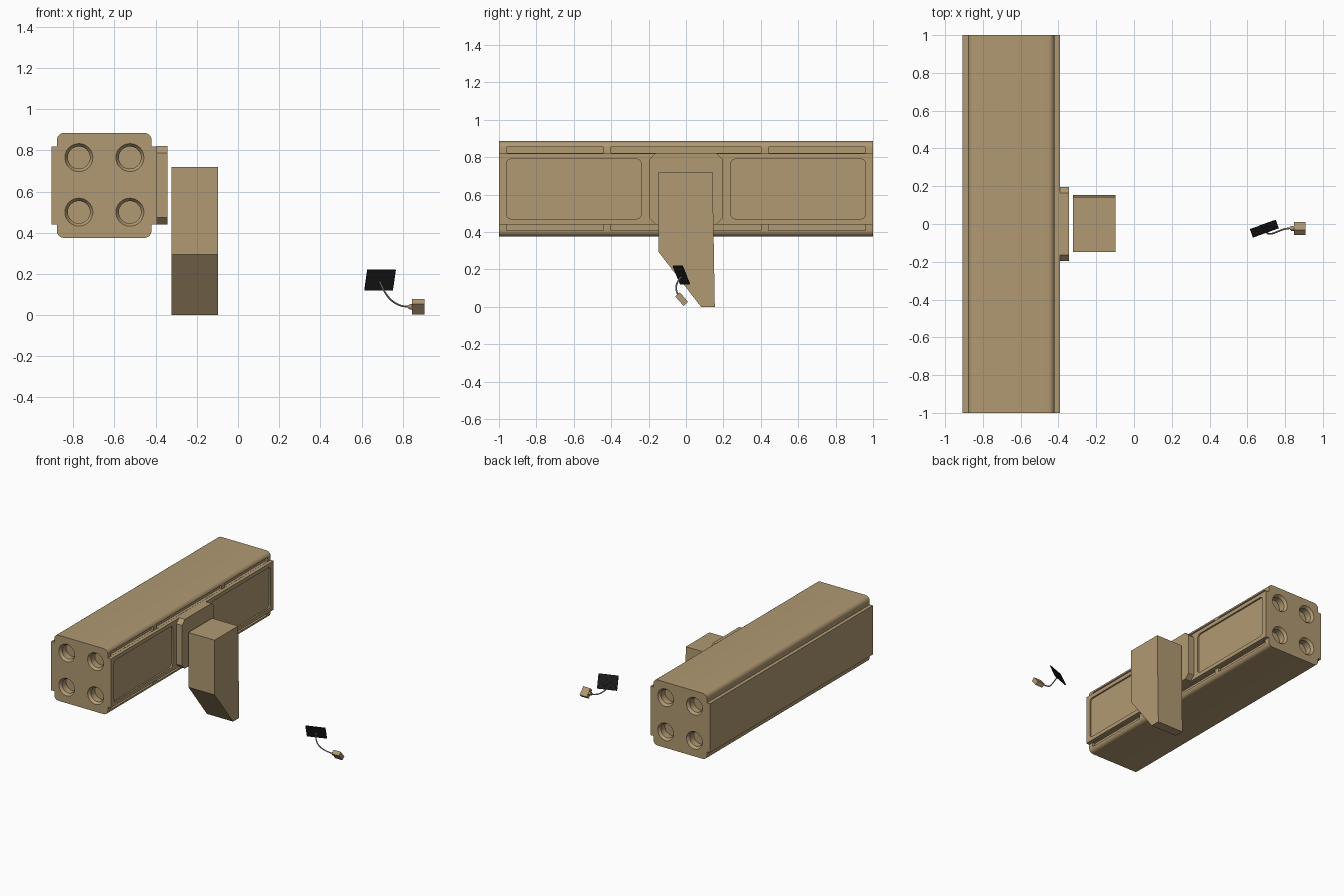
import bpy, bmesh, math
from mathutils import Vector, Matrix

if "Cube" in bpy.data.objects:
    bpy.data.objects.remove(bpy.data.objects["Cube"])


def material(name, color):
    m = bpy.data.materials.new(name)
    m.diffuse_color = (*color, 1)
    m.use_nodes = True
    m.node_tree.nodes["Principled BSDF"].inputs["Base Color"].default_value = m.diffuse_color
    return m


TAN = material("tan", (0.44, 0.32, 0.17))
BLACK = material("black", (0.012, 0.012, 0.012))
WIRE = material("wire_grey", (0.35, 0.35, 0.35))


def finish(name, bm, mat, smooth=False):
    bmesh.ops.recalc_face_normals(bm, faces=bm.faces)
    me = bpy.data.meshes.new(name)
    bm.to_mesh(me)
    bm.free()
    ob = bpy.data.objects.new(name, me)
    bpy.context.collection.objects.link(ob)
    me.materials.append(mat)
    if smooth:
        shade(ob)
    return ob


def shade(ob):
    bpy.ops.object.select_all(action='DESELECT')
    ob.select_set(True)
    bpy.context.view_layer.objects.active = ob
    bpy.ops.object.shade_smooth_by_angle(angle=math.radians(30))


def prism(bm, pts, axis, lo, hi):
    """Extrude a 2D outline along x (pts are y,z) or y (pts are x,z)."""
    at = (lambda p, t: (t, p[0], p[1])) if axis == 'x' else (lambda p, t: (p[0], t, p[1]))
    a, b = ([bm.verts.new(at(p, t)) for p in pts] for t in (lo, hi))
    bm.faces.new(a)
    bm.faces.new(b[::-1])
    n = len(pts)
    for i in range(n):
        j = (i + 1) % n
        bm.faces.new((a[i], b[i], b[j], a[j]))


def rounded(x0, x1, z0, z1, r, n):
    pts = []
    for cx, cz, a in ((x1 - r, z1 - r, 0), (x0 + r, z1 - r, 90), (x0 + r, z0 + r, 180), (x1 - r, z0 + r, 270)):
        for i in range(n + 1):
            t = math.radians(a + 90 * i / n)
            pts.append((cx + r * math.cos(t), cz + r * math.sin(t)))
    return pts


def rect(x0, x1, z0, z1):
    return [(x0, z0), (x1, z0), (x1, z1), (x0, z1)]


def socket(bm, x, z, side, n=32):
    """Countersunk blind hole cutter in an end face."""
    rings = []
    for r, d in ((0.068, -0.02), (0.068, 0.0), (0.054, 0.02), (0.054, 0.07)):
        rings.append([bm.verts.new((x + r * math.cos(2 * math.pi * i / n), side * (1 - d),
                                    z + r * math.sin(2 * math.pi * i / n))) for i in range(n)])
    for a, b in zip(rings, rings[1:]):
        for i in range(n):
            bm.faces.new((a[i], a[(i + 1) % n], b[(i + 1) % n], b[i]))
    bm.faces.new(rings[0])
    bm.faces.new(rings[-1])


# Long main housing: rounded bar with raised side plates
outer = rounded(-0.88, -0.42, 0.375, 0.885, 0.035, 6)
k = 7
profile = (outer[:k] + outer[k:2 * k] + [(-0.88, 0.82), (-0.907, 0.82), (-0.907, 0.44), (-0.88, 0.44)]
           + outer[2 * k:] + [(-0.42, 0.44), (-0.393, 0.44), (-0.393, 0.82), (-0.42, 0.82)])
bm = bmesh.new()
prism(bm, profile, 'y', -1, 1)
housing = finish("housing", bm, TAN)

# Cutters: end sockets, side panel recesses, long slots
bm = bmesh.new()
for side in (-1, 1):
    for x in (-0.773, -0.525):
        for z in (0.765, 0.5):
            socket(bm, x, z, side)
    y0, y1 = sorted((side * 0.24, side * 0.96))
    prism(bm, rounded(y0, y1, 0.47, 0.79, 0.025, 4), 'x', -0.405, -0.36)
for y0, y1 in ((-0.96, -0.44), (-0.4, 0.4), (0.44, 0.96)):
    for z0, z1 in ((0.821, 0.853), (0.407, 0.439)):
        prism(bm, rect(y0, y1, z0, z1), 'x', -0.44, -0.4)
cutter = finish("housing_cutter", bm, TAN)
cutter.hide_render = True
mod = housing.modifiers.new("recesses", 'BOOLEAN')
mod.operation = 'DIFFERENCE'
mod.solver = 'EXACT'
mod.object = cutter
bpy.context.view_layer.objects.active = housing
bpy.ops.object.modifier_apply(modifier=mod.name)
bpy.data.objects.remove(cutter)
shade(housing)

# Chamfered mounting pad in the middle of the side
c = 0.034
bm = bmesh.new()
prism(bm, [(-0.197 + c, 0.44), (0.197 - c, 0.44), (0.197, 0.44 + c), (0.197, 0.822 - c),
           (0.197 - c, 0.822), (-0.197 + c, 0.822), (-0.197, 0.822 - c), (-0.197, 0.44 + c)],
      'x', -0.395, -0.343)
finish("mounting_pad", bm, TAN)

# Slanted hanging block
bm = bmesh.new()
prism(bm, [(-0.148, 0.72), (-0.148, 0.295), (0.08, 0), (0.154, 0), (0.142, 0.72)], 'x', -0.323, -0.098)
finish("wedge_block", bm, TAN)

# Small tilted black panel covered in a grid of studs
u = Vector((0.139, 0.05, 0)).normalized()
v = Vector((0.012, -0.041, 0.1))
v = (v - u * v.dot(u)).normalized()
w = u.cross(v)
centre = Vector((0.69, -0.025, 0.17))
frame = Matrix.Translation(centre) @ Matrix((u, v, w)).transposed().to_4x4()
bm = bmesh.new()


def box(bm, pos, size):
    bmesh.ops.create_cube(bm, size=1, matrix=frame @ Matrix.Translation(pos) @ Matrix.Diagonal((*size, 1)))


W, H, NX, NY = 0.146, 0.108, 16, 12
box(bm, (0, 0, 0), (W, H, 0.006))
for i in range(NX):
    for j in range(NY):
        box(bm, ((i + 0.5) / NX * W - W / 2, (j + 0.5) / NY * H - H / 2, -0.003),
            (W / NX * 0.7, H / NY * 0.7, 0.003))
finish("small_panel", bm, BLACK)

# Small plug block lying on its edge, with a round collar for the wire
bm = bmesh.new()
prism(bm, [(-0.057, 0.055), (-0.013, 0.004), (0.011, 0.026), (-0.033, 0.077)], 'x', 0.846, 0.907)
finish("plug_block", bm, TAN)
bm = bmesh.new()
for x, r, d in ((0.84, 0.013, 0.016), (0.832, 0.009, 0.012)):
    bmesh.ops.create_cone(bm, cap_ends=True, segments=20, radius1=r, radius2=r, depth=d,
                          matrix=Matrix.Translation((x, -0.023, 0.041)) @ Matrix.Rotation(math.pi / 2, 4, 'Y'))
finish("plug_collar", bm, TAN, True)

# Bent wire from the panel to the plug
cu = bpy.data.curves.new("wire", 'CURVE')
cu.dimensions = '3D'
cu.bevel_depth = 0.0045
cu.bevel_resolution = 3
cu.use_fill_caps = True
cu.resolution_u = 24
sp = cu.splines.new('BEZIER')
sp.bezier_points.add(1)
a, b = sp.bezier_points
for p in (a, b):
    p.handle_left_type = p.handle_right_type = 'FREE'
a.co = a.handle_left = centre + Vector((0, 0, -0.01))
a.handle_right = (0.715, -0.088, 0.095)
b.co = b.handle_right = (0.83, -0.023, 0.041)
b.handle_left = (0.755, -0.023, 0.04)
wire = bpy.data.objects.new("wire", cu)
bpy.context.collection.objects.link(wire)
cu.materials.append(WIRE)
bpy.ops.object.select_all(action='DESELECT')
wire.select_set(True)
bpy.context.view_layer.objects.active = wire
bpy.ops.object.convert(target='MESH')
shade(bpy.context.view_layer.objects.active)
